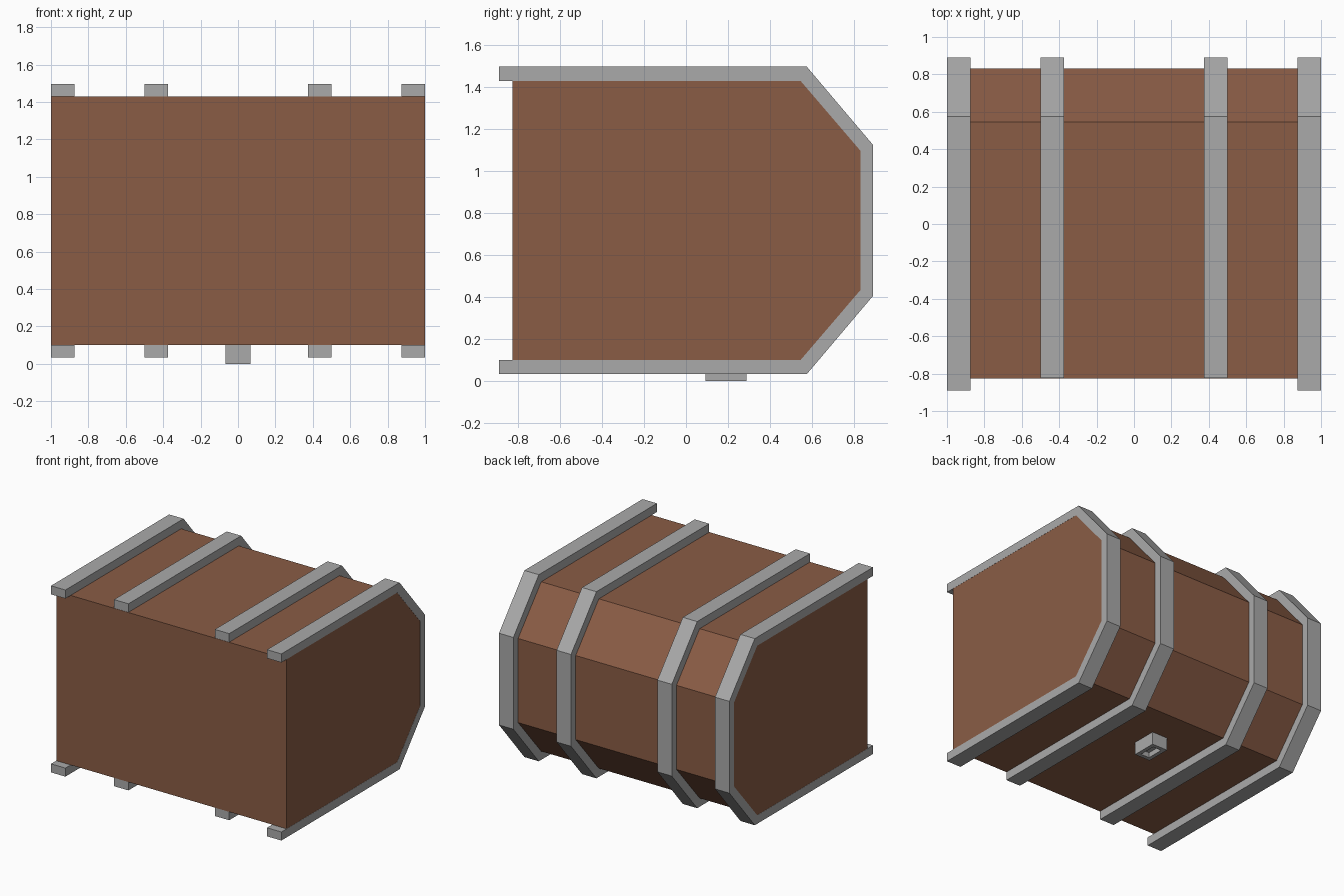
import bpy, bmesh

if "Cube" in bpy.data.objects:
    bpy.data.objects.remove(bpy.data.objects["Cube"])


def material(name, rgb):
    m = bpy.data.materials.new(name)
    m.diffuse_color = (*rgb, 1)
    m.use_nodes = True
    m.node_tree.nodes["Principled BSDF"].inputs["Base Color"].default_value = m.diffuse_color
    return m


WOOD = material("brown wood", (0.255, 0.108, 0.060))
METAL = material("grey metal", (0.40, 0.40, 0.40))
MID_Z = 0.765  # height of the mirror plane of the profile


def prism(name, half_profile, x0, x1, mat, closing=()):
    """Extrude a y-z outline, mirrored about MID_Z, from x0 to x1."""
    def mirrored(pts):
        return pts + [(y, 2 * MID_Z - z) for y, z in reversed(pts)]
    outline = mirrored(half_profile) + list(closing)
    bm = bmesh.new()
    face = bm.faces.new([bm.verts.new((x0, y, z)) for y, z in outline])
    ext = bmesh.ops.extrude_face_region(bm, geom=[face])
    moved = [v for v in ext["geom"] if isinstance(v, bmesh.types.BMVert)]
    bmesh.ops.translate(bm, verts=moved, vec=(x1 - x0, 0, 0))
    bmesh.ops.recalc_face_normals(bm, faces=bm.faces)
    return finish(name, bm, mat)


def finish(name, bm, mat):
    me = bpy.data.meshes.new(name)
    bm.to_mesh(me)
    bm.free()
    me.materials.append(mat)
    ob = bpy.data.objects.new(name, me)
    bpy.context.collection.objects.link(ob)
    return ob


# Wooden chest body, lying on its side with the bevelled lid towards +y
prism("chest_body", [(-0.825, 1.43), (0.545, 1.43), (0.832, 1.095)], -0.999, 0.999, WOOD)


# Metal bands wrapped round the body; the outer pair overhangs the flat base
def band(name, x0, x1, start):
    inner = [(0.832, 1.095), (0.545, 1.43), (start, 1.43)]
    closing = [(y, 2 * MID_Z - z) for y, z in reversed(inner)] + inner
    prism(name, [(start, 1.497), (0.575, 1.497), (0.89, 1.125)], x0, x1, METAL, closing)


band("outer_band_left", -1.0, -0.875, -0.89)
band("outer_band_right", 0.875, 1.0, -0.89)
band("inner_band_left", -0.5, -0.375, -0.823)
band("inner_band_right", 0.375, 0.5, -0.823)

# Lock block with a recessed keyhole in its outer face
bm = bmesh.new()
bmesh.ops.create_cube(bm, size=1)
bmesh.ops.scale(bm, vec=(0.135, 0.195, 0.11), verts=bm.verts)
bmesh.ops.translate(bm, vec=(0, 0.19, 0.055), verts=bm.verts)
bm.normal_update()
bottom = min(bm.faces, key=lambda f: f.calc_center_median().z)
bmesh.ops.inset_region(bm, faces=[bottom], thickness=0.043)
hole = bmesh.ops.extrude_discrete_faces(bm, faces=[])["faces"]
hole = bmesh.ops.inset_region(bm, faces=[bottom], thickness=0.0005, depth=-0.04)
finish("lock", bm, METAL)
